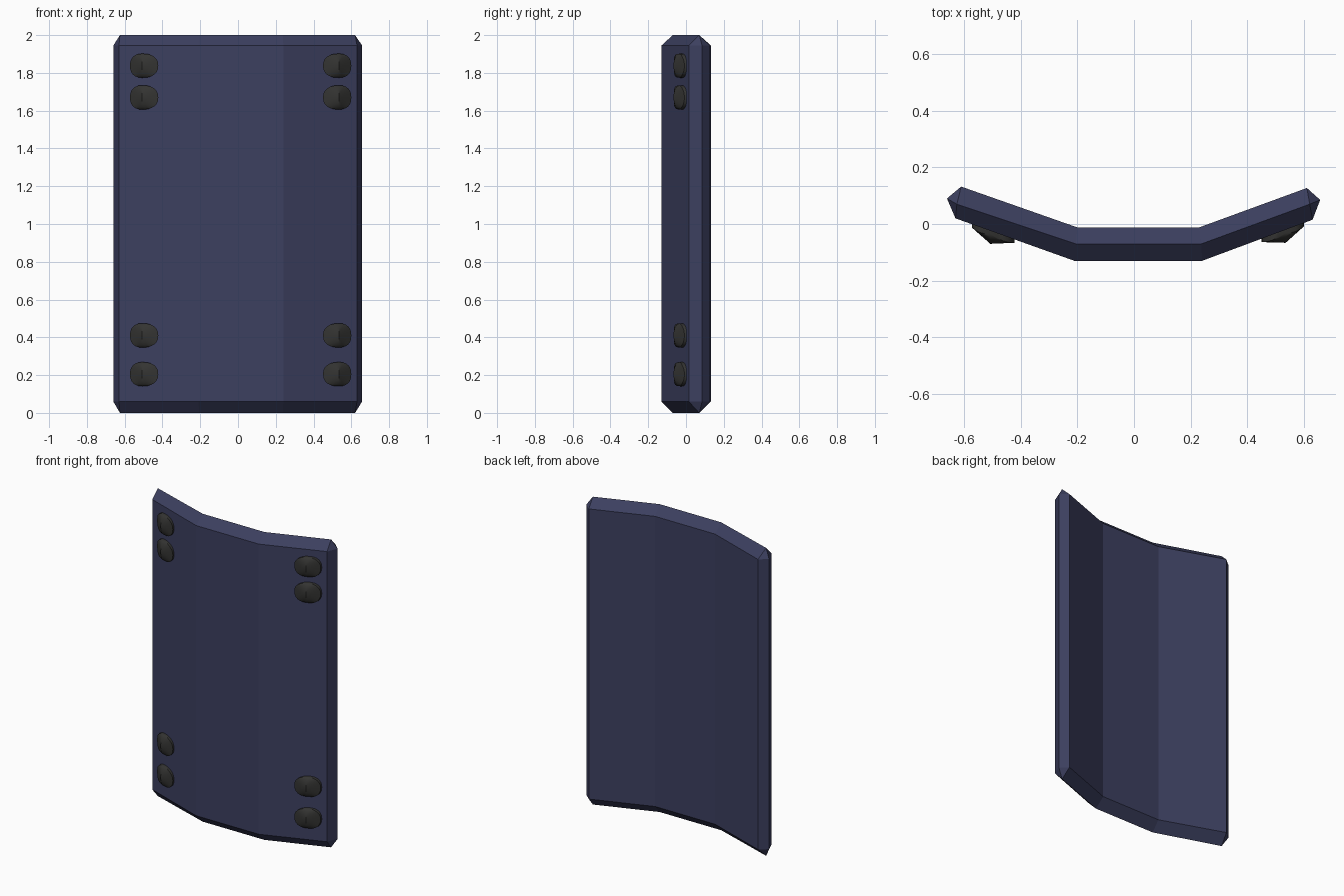
import bpy
import bmesh
import math

cube = bpy.data.objects.get("Cube")
if cube:
    bpy.data.objects.remove(cube, do_unlink=True)


def make_material(name, rgb):
    mat = bpy.data.materials.new(name)
    mat.use_nodes = True
    mat.diffuse_color = (*rgb, 1)
    mat.node_tree.nodes["Principled BSDF"].inputs["Base Color"].default_value = (*rgb, 1)
    return mat


def finish(bm, name, mat):
    bmesh.ops.recalc_face_normals(bm, faces=bm.faces)
    mesh = bpy.data.meshes.new(name)
    bm.to_mesh(mesh)
    bm.free()
    mesh.materials.append(mat)
    obj = bpy.data.objects.new(name, mesh)
    bpy.context.collection.objects.link(obj)
    return obj


navy = make_material("navy panel", (0.045, 0.050, 0.115))
charcoal = make_material("charcoal stud", (0.034, 0.034, 0.032))

# Bent panel: plan profiles of the front face, bevel ridge and back face
FRONT = [(-0.63, 0.02), (-0.21, -0.13), (0.24, -0.13), (0.63, 0.015)]
RIDGE = [(-0.625, 0.07), (-0.205, -0.07), (0.238, -0.07), (0.62, 0.07)]
BACK = [(-0.61, 0.132), (-0.20, -0.012), (0.23, -0.012), (0.61, 0.127)]
TIPS = [(-0.66, 0.09), (0.657, 0.085)]
LOW, HIGH, TOP = 0.06, 1.945, 2.0


def build_panel():
    bm = bmesh.new()
    columns = []
    for f, r, b in zip(FRONT, RIDGE, BACK):
        ring = [(f, LOW), (f, HIGH), (r, TOP), (b, HIGH), (b, LOW), (r, 0)]
        columns.append([bm.verts.new((*p, z)) for p, z in ring])
    for a, b in zip(columns, columns[1:]):
        for i in range(6):
            j = (i + 1) % 6
            bm.faces.new((a[i], a[j], b[j], b[i]))
    # Pointed side edges
    for ring, tip in ((columns[0], TIPS[0]), (columns[-1], TIPS[1])):
        low, high = (bm.verts.new((*tip, z)) for z in (LOW, HIGH))
        fb, ft, rt, bt, bb, rb = ring
        for face in ((fb, ft, high, low), (ft, rt, high), (rt, bt, high),
                     (bt, bb, low, high), (bb, rb, low), (rb, fb, low)):
            bm.faces.new(face)
    return finish(bm, "bent_panel", navy)


def panel_y(x):
    (x0, y0), (x1, y1) = FRONT[:2] if x < 0 else FRONT[2:]
    return y0 + (y1 - y0) * (x - x0) / (x1 - x0)


# Oval stud with a vertical crease, seated on a sloping wing of the panel
def build_stud(name, cx, cz, segments=24, rings=5):
    side = 1 if cx > 0 else -1
    bm = bmesh.new()

    def point(u, v, sink=None):
        x = cx + side * u * (0.065 if u > 0 else 0.085)
        lift = 0.012 + 0.034 * (1 - abs(u)) * math.sqrt(max(0, 1 - v * v))
        y = panel_y(x) - (lift if sink is None else sink)
        return bm.verts.new((x, y, cz + v * 0.064))

    def outline(scale, sink=None):
        loop = []
        for i in range(segments):
            a = 2 * math.pi * i / segments
            c, s = math.cos(a), math.sin(a)
            u = math.copysign(abs(c) ** 0.85, c) if abs(c) > 1e-6 else 0
            v = math.copysign(abs(s) ** 0.85, s) if abs(s) > 1e-6 else 0
            loop.append(point(u * scale, v * scale, sink))
        return loop

    loops = [outline(1, -0.01)] + [outline(math.sin(math.pi / 2 * k / rings))
                                   for k in range(rings, 0, -1)]
    for a, b in zip(loops, loops[1:]):
        for i in range(segments):
            j = (i + 1) % segments
            bm.faces.new((a[i], a[j], b[j], b[i]))
    apex = point(0, 0)
    for i in range(segments):
        bm.faces.new((loops[-1][i], loops[-1][(i + 1) % segments], apex))
    bm.faces.new(loops[0])
    obj = finish(bm, name, charcoal)
    bpy.ops.object.select_all(action="DESELECT")
    obj.select_set(True)
    bpy.context.view_layer.objects.active = obj
    bpy.ops.object.shade_smooth_by_angle(angle=math.radians(30))


build_panel()
for label, x in (("right", -0.507), ("left", 0.535)):
    for row, z in enumerate((0.205, 0.41, 1.67, 1.838), 1):
        build_stud(f"stud_{label}_{row}", x, z)
